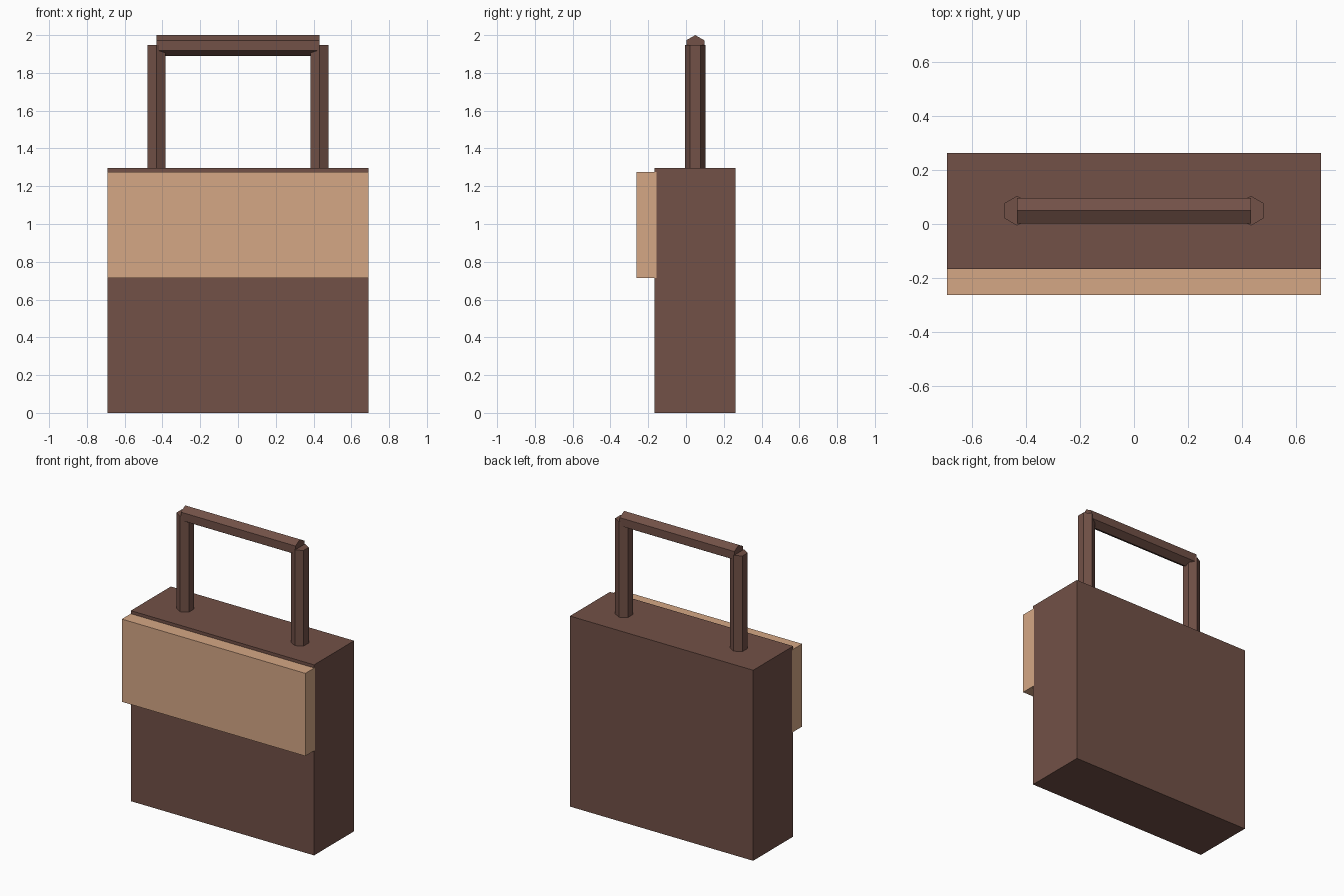
import bpy, math

if "Cube" in bpy.data.objects:
    bpy.data.objects.remove(bpy.data.objects["Cube"])


def material(name, rgb):
    m = bpy.data.materials.new(name)
    m.diffuse_color = (*rgb, 1)
    m.use_nodes = True
    m.node_tree.nodes["Principled BSDF"].inputs["Base Color"].default_value = m.diffuse_color
    return m


brown = material("dark_brown_leather", (0.168, 0.082, 0.063))
tan = material("tan_leather", (0.665, 0.386, 0.235))


def box(name, lo, hi, mat):
    centre = [(a + b) / 2 for a, b in zip(lo, hi)]
    bpy.ops.mesh.primitive_cube_add(size=1, location=centre)
    ob = bpy.context.object
    ob.name = name
    ob.scale = [b - a for a, b in zip(lo, hi)]
    bpy.ops.object.transform_apply(location=False, rotation=False, scale=True)
    ob.data.materials.append(mat)


def hex_rod(name, centre, length, rotation, mat):
    # six-sided rod with a corner pointing along its local y axis
    bpy.ops.mesh.primitive_cylinder_add(vertices=6, radius=0.055, depth=length,
                                        location=centre, rotation=rotation)
    ob = bpy.context.object
    ob.name = name
    ob.data.materials.append(mat)


# bag body and front flap
box("bag_body", (-0.69, -0.167, 0), (0.69, 0.263, 1.297), brown)
box("front_flap", (-0.691, -0.263, 0.713), (0.691, -0.156, 1.276), tan)

# handle uprights, running slightly into the body
for side, label in ((-1, "left"), (1, "right")):
    hex_rod("handle_post_" + label, (side * 0.432, 0.049, 1.609), 0.678, (0, 0, 0), brown)

# grip: turned to run along x, corner up
hex_rod("handle_grip", (0, 0.049, 1.945), 0.864,
        (math.pi / 2, 0, math.pi / 2), brown)
